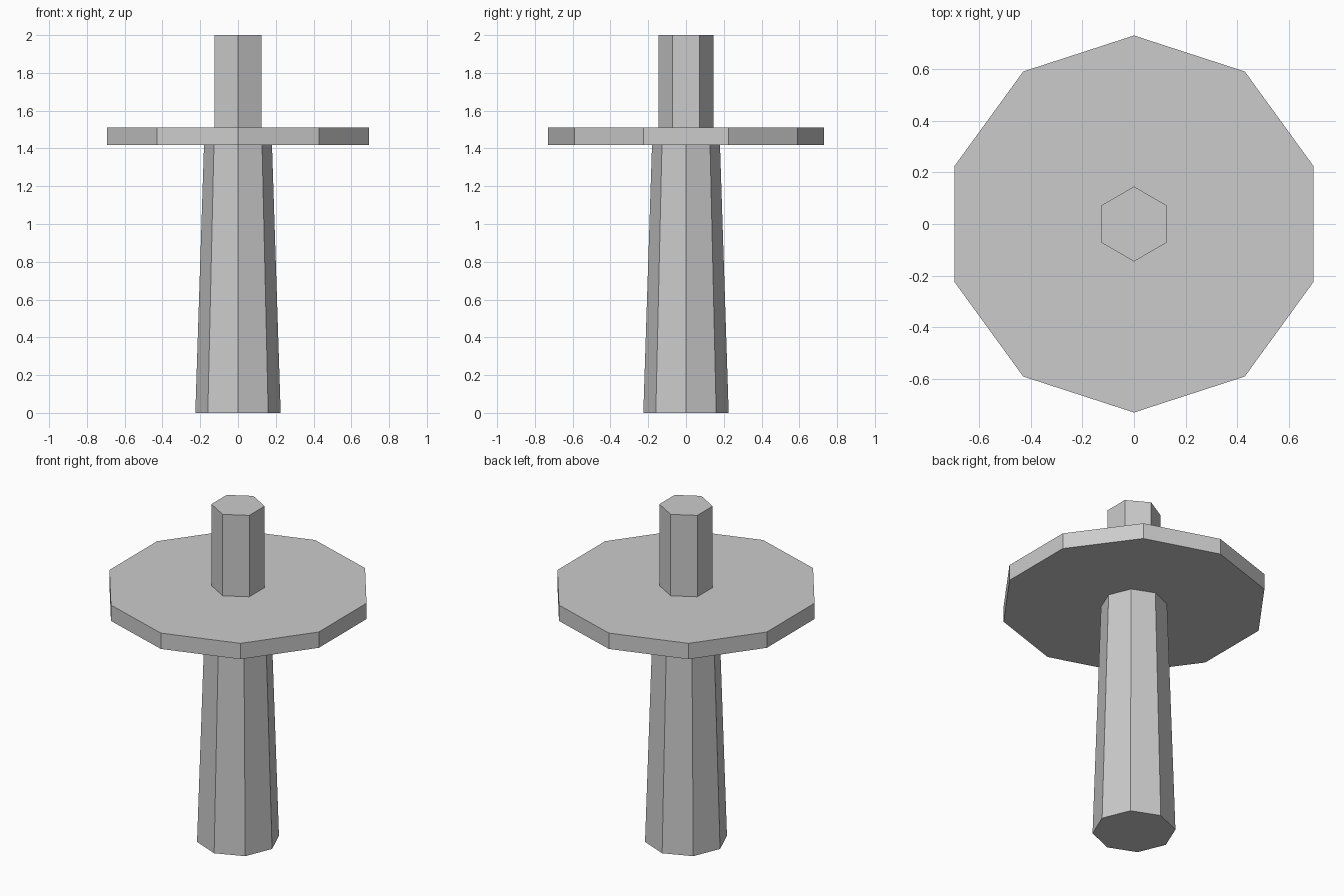
import bpy

# Remove the default cube
cube = bpy.data.objects.get("Cube")
if cube:
    bpy.data.objects.remove(cube, do_unlink=True)

# Single plain grey
GREY = (0.6, 0.6, 0.6, 1.0)
grey = bpy.data.materials.new("plain grey")
grey.use_nodes = True
grey.diffuse_color = GREY
grey.node_tree.nodes["Principled BSDF"].inputs["Base Color"].default_value = GREY


def prism(name, sides, bottom_radius, top_radius, bottom, top):
    """Flat-shaded upright prism or taper with a corner facing the back."""
    bpy.ops.mesh.primitive_cone_add(
        vertices=sides, radius1=bottom_radius, radius2=top_radius,
        depth=top - bottom, location=(0, 0, (bottom + top) / 2))
    part = bpy.context.object
    part.name = name
    part.data.materials.append(grey)
    return part


# Tapered octagonal column, ten-sided disc, hexagonal peg
prism("column", 8, 0.226, 0.18, 0, 1.417)
prism("disc", 10, 0.73, 0.73, 1.417, 1.512)
prism("peg", 6, 0.145, 0.145, 1.512, 2)
